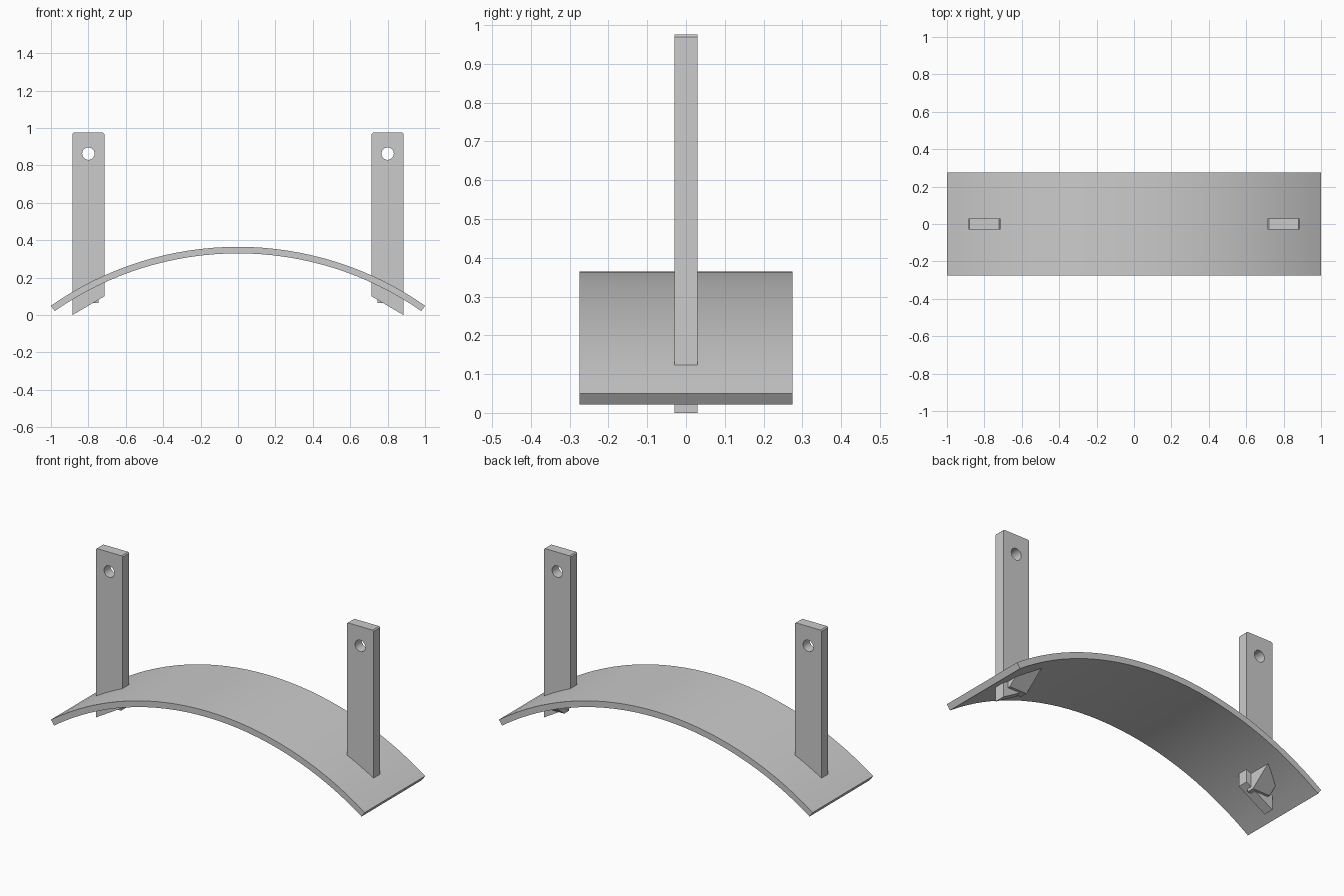
import bpy, bmesh
from math import sin, cos, asin, pi, sqrt
from mathutils import Matrix

if "Cube" in bpy.data.objects:
    bpy.data.objects.remove(bpy.data.objects["Cube"])

R_OUT, R_IN, CZ = 1.745, 1.71, -1.38   # plate arc radii and centre height


def add_object(name, mesh):
    ob = bpy.data.objects.new(name, mesh)
    bpy.context.scene.collection.objects.link(ob)
    return ob


def extruded(name, outlines, half_depth):
    """Fill x-z outlines (later ones are holes) and extrude them along y."""
    cu = bpy.data.curves.new(name + "_profile", 'CURVE')
    cu.dimensions = '2D'
    cu.fill_mode = 'BOTH'
    cu.extrude = half_depth
    for pts in outlines:
        sp = cu.splines.new('POLY')
        sp.points.add(len(pts) - 1)
        for p, (x, z) in zip(sp.points, pts):
            p.co = (x, z, 0, 1)
        sp.use_cyclic_u = True
    tmp = bpy.data.objects.new("tmp", cu)
    bpy.context.scene.collection.objects.link(tmp)
    bpy.context.view_layer.update()
    mesh = bpy.data.meshes.new_from_object(
        tmp.evaluated_get(bpy.context.evaluated_depsgraph_get()))
    bpy.data.objects.remove(tmp)
    bm = bmesh.new()
    bm.from_mesh(mesh)
    bmesh.ops.remove_doubles(bm, verts=bm.verts, dist=1e-5)
    bmesh.ops.rotate(bm, verts=bm.verts, matrix=Matrix.Rotation(pi / 2, 3, 'X'))
    bmesh.ops.recalc_face_normals(bm, faces=bm.faces)
    bm.to_mesh(mesh)
    bm.free()
    mesh.name = name
    return add_object(name, mesh)


def smooth(ob):
    bpy.ops.object.select_all(action='DESELECT')
    bpy.context.view_layer.objects.active = ob
    ob.select_set(True)
    bpy.ops.object.shade_smooth_by_angle(angle=0.5)


def mirror_x(ob):
    ob.modifiers.new("mirror", 'MIRROR').use_axis[0] = True


# Arched plate: a band between two arcs
N, A = 32, asin(1 / R_OUT)
bm = bmesh.new()
rings = []
for i in range(N + 1):
    a = -A + 2 * A * i / N
    rings.append([bm.verts.new((r * sin(a), y, CZ + r * cos(a)))
                  for r, y in ((R_OUT, -.275), (R_OUT, .275), (R_IN, .275), (R_IN, -.275))])
for p, q in zip(rings, rings[1:]):
    for k in range(4):
        bm.faces.new((p[k], p[k - 1], q[k - 1], q[k]))
bm.faces.new(rings[0])
bm.faces.new(rings[-1])
bmesh.ops.recalc_face_normals(bm, faces=bm.faces)
mesh = bpy.data.meshes.new("curved_plate")
bm.to_mesh(mesh)
bm.free()
smooth(add_object("curved_plate", mesh))

# Posts: slanted foot, lightly chamfered top and a round hole
c = .006
outline = [(.715, .10), (.885, 0), (.885, .975 - c), (.885 - c, .975),
           (.715 + c, .975), (.715, .975 - c)]
hole = [(.8 + .033 * cos(2 * pi * i / 32), .863 + .033 * sin(2 * pi * i / 32))
        for i in range(32)]
posts = extruded("post", [outline, hole], .03)
smooth(posts)
mirror_x(posts)

# Gussets behind the posts, sloping up into the underside of the plate
bm = bmesh.new()
for x in (.745, .855):
    top = CZ + sqrt(((R_OUT + R_IN) / 2) ** 2 - x * x)
    for y, z in ((0, .065), (.045, .065), (.045 + (top - .065) * 1.25, top), (0, top)):
        bm.verts.new((x, y, z))
bmesh.ops.convex_hull(bm, input=bm.verts)
bmesh.ops.dissolve_limit(bm, angle_limit=.01, verts=bm.verts, edges=bm.edges)
bmesh.ops.recalc_face_normals(bm, faces=bm.faces)
mesh = bpy.data.meshes.new("gusset")
bm.to_mesh(mesh)
bm.free()
mirror_x(add_object("gusset", mesh))
